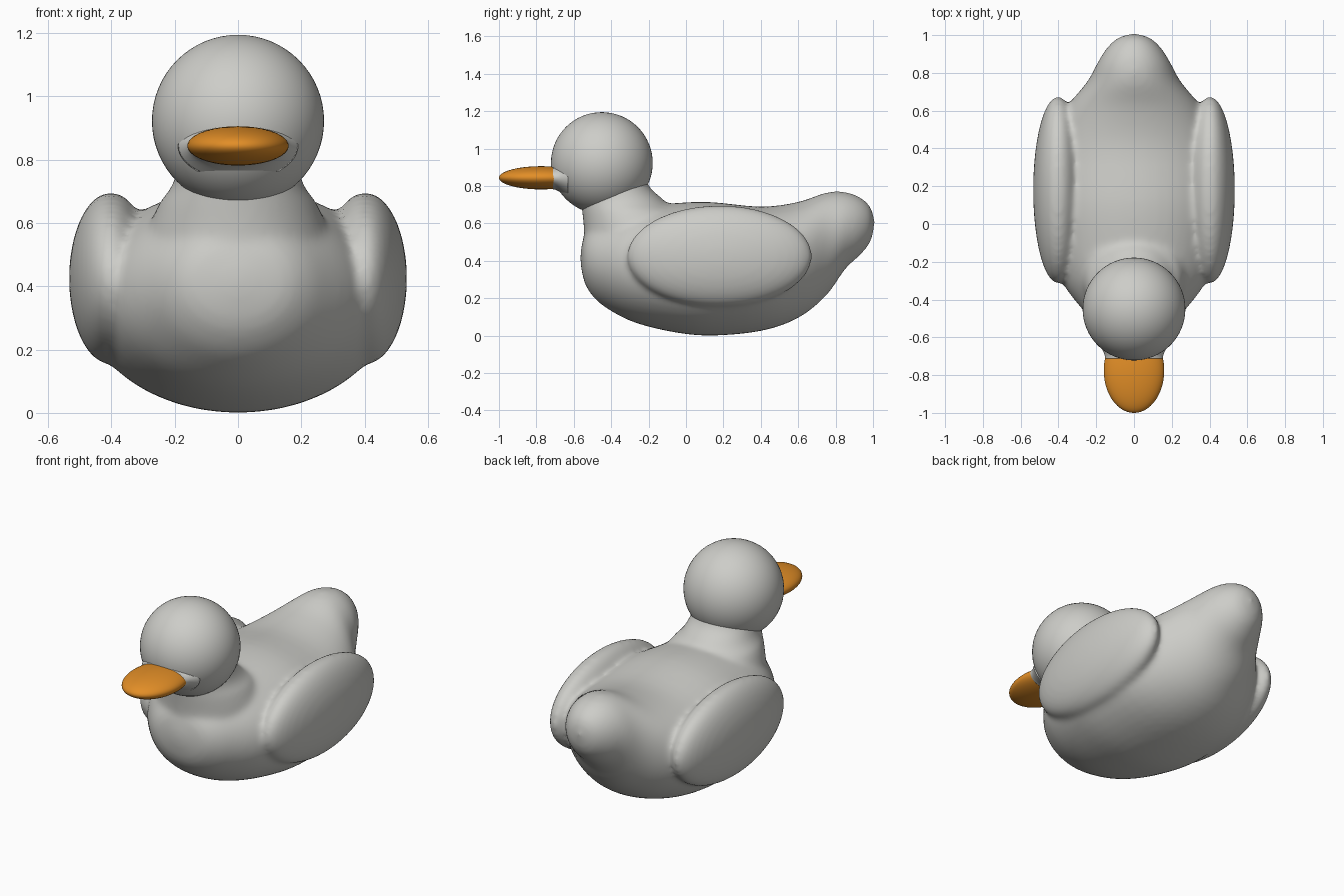
import bpy, bmesh, math
from mathutils import Matrix, Vector

if "Cube" in bpy.data.objects:
    bpy.data.objects.remove(bpy.data.objects["Cube"])


def material(name, rgb):
    m = bpy.data.materials.new(name)
    m.diffuse_color = (*rgb, 1)
    m.use_nodes = True
    m.node_tree.nodes["Principled BSDF"].inputs["Base Color"].default_value = m.diffuse_color
    return m


GREY = material("light grey", (0.61, 0.61, 0.58))
ORANGE = material("orange", (0.76, 0.27, 0.02))


def refine(rows, steps=4):
    """Catmull-Rom interpolation between the given section rows."""
    out = []
    for i in range(len(rows) - 1):
        p = [rows[max(i - 1, 0)], rows[i], rows[i + 1], rows[min(i + 2, len(rows) - 1)]]
        for s in range(steps):
            t = s / steps
            out.append([0.5 * (2 * b + (c - a) * t + (2 * a - 5 * b + 4 * c - d) * t * t
                               + (3 * b - a - 3 * c + d) * t ** 3) for a, b, c, d in zip(*p)])
    return out + [rows[-1]]


def loft(bm, sections, n=48):
    """Join elliptical rings given as (centre, u radius vector, v radius vector)."""
    rings = []
    for c, u, v in sections:
        rings.append([bm.verts.new(Vector(c) + Vector(u) * math.cos(2 * math.pi * k / n)
                                   + Vector(v) * math.sin(2 * math.pi * k / n)) for k in range(n)])
    for a, b in zip(rings, rings[1:]):
        for k in range(n):
            bm.faces.new((a[k], a[(k + 1) % n], b[(k + 1) % n], b[k]))
    bm.faces.new(rings[0])
    bm.faces.new(rings[-1])


def ellipsoid(bm, centre, radii, seg=64):
    bmesh.ops.create_uvsphere(bm, u_segments=seg, v_segments=seg // 2, radius=1,
                              matrix=Matrix.Translation(centre) @ Matrix.Diagonal((*radii, 1)))


def finish(bm, name, mat):
    bmesh.ops.recalc_face_normals(bm, faces=bm.faces)
    for f in bm.faces:
        f.smooth = True
    me = bpy.data.meshes.new(name)
    bm.to_mesh(me)
    bm.free()
    me.materials.append(mat)
    ob = bpy.data.objects.new(name, me)
    bpy.context.collection.objects.link(ob)
    return ob


# body with upturned tail: y, bottom z, top z, half width
body = [(-0.565, 0.40, 0.43, 0.01), (-0.55, 0.31, 0.52, 0.13), (-0.52, 0.24, 0.58, 0.20),
        (-0.45, 0.165, 0.63, 0.275), (-0.30, 0.08, 0.68, 0.385), (-0.10, 0.025, 0.705, 0.455),
        (0.12, 0.0, 0.715, 0.49), (0.40, 0.025, 0.69, 0.465), (0.60, 0.095, 0.715, 0.37),
        (0.75, 0.215, 0.765, 0.25), (0.85, 0.355, 0.768, 0.195), (0.93, 0.43, 0.74, 0.145),
        (0.985, 0.50, 0.69, 0.085), (1.008, 0.59, 0.62, 0.01)]
bm = bmesh.new()
loft(bm, [((0, y, (a + b) / 2), (w, 0, 0), (0, 0, (b - a) / 2)) for y, a, b, w in refine(body)])

# neck flaring into the back: z, centre y, y radius, x radius
neck = [(0.40, -0.25, 0.30, 0.29), (0.55, -0.245, 0.30, 0.29), (0.66, -0.29, 0.265, 0.25),
        (0.70, -0.325, 0.235, 0.22), (0.74, -0.35, 0.215, 0.20), (0.80, -0.385, 0.187, 0.19),
        (0.90, -0.40, 0.17, 0.17)]
loft(bm, [((0, y, z), (rx, 0, 0), (0, ry, 0)) for z, y, ry, rx in refine(neck)])

# folded wings
for side in (-1, 1):
    ellipsoid(bm, (side * 0.402, 0.18, 0.425), (0.132, 0.495, 0.272))
ob = finish(bm, "body", GREY)

# fuse body, neck and wings into one soft skin
m = ob.modifiers.new("fuse", 'REMESH')
m.mode = 'VOXEL'
m.voxel_size = 0.014
m.use_smooth_shade = True
m = ob.modifiers.new("soften", 'SMOOTH')
m.factor = 0.5
m.iterations = 16

# head with a short collar where the bill starts
bm = bmesh.new()
ellipsoid(bm, (0, -0.45, 0.923), (0.272, 0.272, 0.272))
finish(bm, "head", GREY)
bm = bmesh.new()
collar = [(-0.712, 0.152, 0.062), (-0.695, 0.155, 0.066), (-0.67, 0.165, 0.08), (-0.63, 0.19, 0.11)]
loft(bm, [((0, y, 0.845), (w, 0, 0), (0, 0, h)) for y, w, h in refine(collar)])
finish(bm, "bill_collar", GREY)

# bill
bm = bmesh.new()
ellipsoid(bm, (0, -0.775, 0.844), (0.16, 0.225, 0.062))
finish(bm, "bill", ORANGE)
